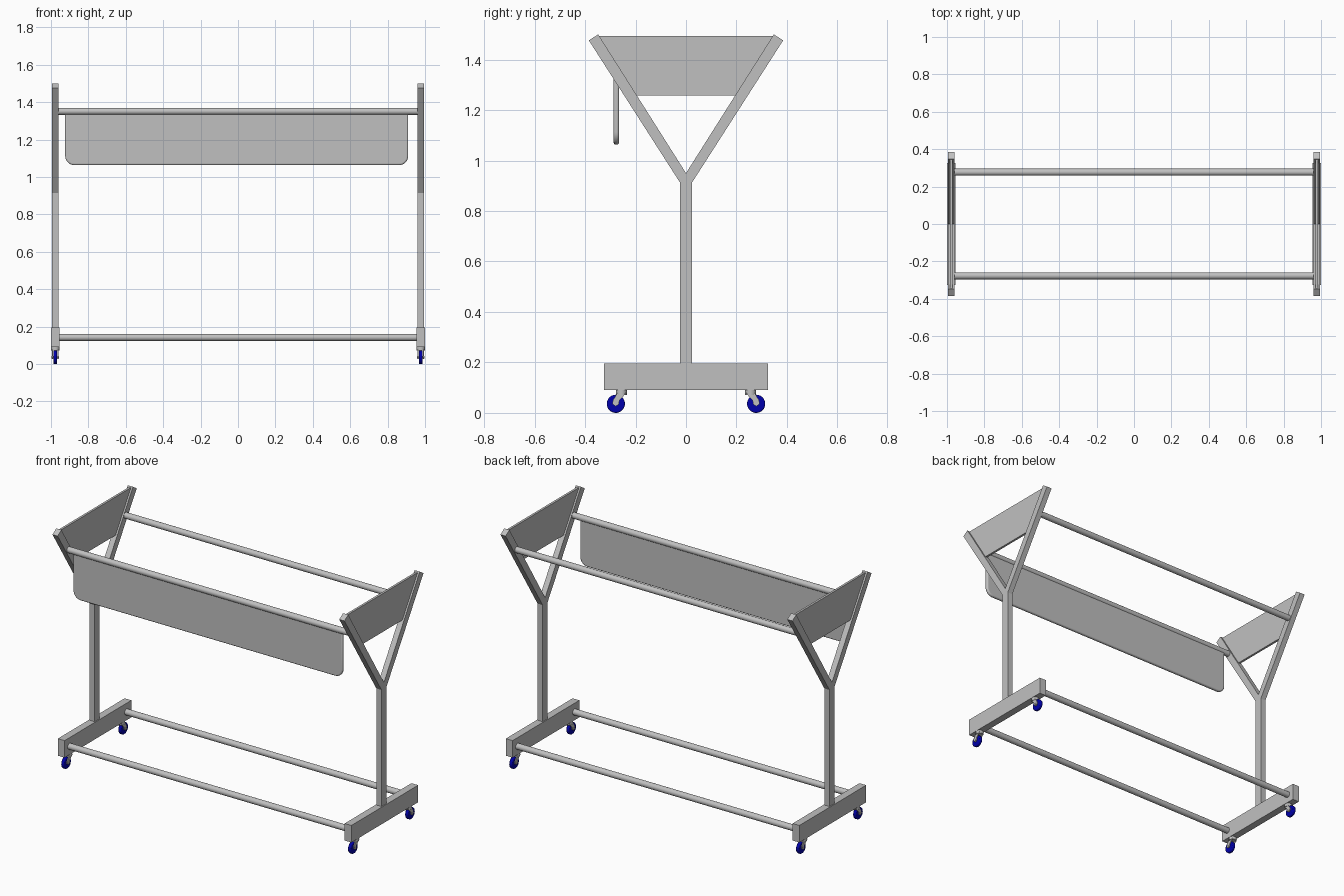
import bpy, bmesh, math
from mathutils import Matrix, Vector

if "Cube" in bpy.data.objects:
    bpy.data.objects.remove(bpy.data.objects["Cube"], do_unlink=True)


def material(name, rgb):
    m = bpy.data.materials.new(name)
    m.use_nodes = True
    m.diffuse_color = (*rgb, 1)
    m.node_tree.nodes["Principled BSDF"].inputs["Base Color"].default_value = (*rgb, 1)
    return m


GREY = material("brushed grey metal", (0.53, 0.53, 0.53))
BLUE = material("blue wheel", (0.0, 0.0, 0.4))


def finish(name, bm, mat, bevel=0, smooth=False):
    bmesh.ops.recalc_face_normals(bm, faces=bm.faces)
    mesh = bpy.data.meshes.new(name)
    bm.to_mesh(mesh)
    bm.free()
    mesh.materials.append(mat)
    ob = bpy.data.objects.new(name, mesh)
    bpy.context.collection.objects.link(ob)
    if bevel:
        mod = ob.modifiers.new("Bevel", "BEVEL")
        mod.width, mod.segments, mod.limit_method = bevel, 3, "ANGLE"
    if smooth:
        bpy.ops.object.select_all(action="DESELECT")
        ob.select_set(True)
        bpy.context.view_layer.objects.active = ob
        bpy.ops.object.shade_smooth_by_angle(angle=math.radians(40))
    return ob


def extrude(name, points, axis, centre, thickness, mat=GREY, **kw):
    """Extrude a flat outline along x (points are y, z) or y (points are x, z)."""
    bm = bmesh.new()
    lo = centre - thickness / 2
    place = (lambda a, b: (lo, a, b)) if axis == "x" else (lambda a, b: (a, lo, b))
    face = bm.faces.new([bm.verts.new(place(a, b)) for a, b in points])
    out = bmesh.ops.extrude_face_region(bm, geom=[face])
    step = Vector((thickness, 0, 0)) if axis == "x" else Vector((0, thickness, 0))
    moved = [v for v in out["geom"] if isinstance(v, bmesh.types.BMVert)]
    bmesh.ops.translate(bm, verts=moved, vec=step)
    return finish(name, bm, mat, **kw)


def rod(name, centre, radius, length, axis="x", mat=GREY, bevel=0):
    bm = bmesh.new()
    turn = Matrix.Rotation(math.pi / 2, 4, "Y") if axis == "x" else Matrix()
    bmesh.ops.create_cone(bm, cap_ends=True, segments=32, radius1=radius, radius2=radius,
                          depth=length, matrix=Matrix.Translation(centre) @ turn)
    return finish(name, bm, mat, bevel, True)


def rect(y0, y1, z0, z1):
    return [(y0, z0), (y1, z0), (y1, z1), (y0, z1)]


END_X = 0.977
RAIL_Y = 0.277

# End frames: foot beam, Y-shaped upright and the plate between its arms
half_y = [(0.024, 0.19), (0.024, 0.913), (0.385, 1.476), (0.348, 1.5)]
upright = half_y + [(0, 0.95)] + [(-y, z) for y, z in reversed(half_y)]
plate = [(-0.195, 1.257), (0.195, 1.257), (0.345, 1.493), (-0.345, 1.493)]
for side, sx in (("left", 1), ("right", -1)):
    x = sx * END_X
    extrude(side + "_foot_beam", rect(-0.325, 0.325, 0.09, 0.195), "x", x, 0.046)
    extrude(side + "_y_upright", upright, "x", x, 0.035)
    extrude(side + "_end_plate", plate, "x", x, 0.014)

    # Swivel casters
    for end, sy in (("front", -1), ("back", 1)):
        name = f"{end}_{side}_caster"
        rod(name + "_swivel", (x, sy * 0.256, 0.081), 0.022, 0.02, "z")
        rod(name + "_wheel", (x, sy * 0.278, 0.036), 0.036, 0.02, mat=BLUE, bevel=0.005)
        rod(name + "_axle", (x, sy * 0.278, 0.036), 0.007, 0.04)
        fork = [(sy * y, z) for y, z in ((0.237, 0.078), (0.272, 0.078), (0.29, 0.05),
                                         (0.291, 0.034), (0.278, 0.026), (0.266, 0.034),
                                         (0.264, 0.05))]
        for cheek in (-1, 1):
            extrude(name + "_fork", fork, "x", x + cheek * 0.0145, 0.005)

# Long rails joining the end frames
for end, sy in (("front", -1), ("back", 1)):
    rod(end + "_top_rail", (0, sy * RAIL_Y, 1.351), 0.0185, 2 * END_X - 0.03)
    rod(end + "_bottom_rail", (0, sy * RAIL_Y, 0.142), 0.0185, 2 * END_X - 0.03)

# Hanging front panel with rounded lower corners
X0, X1, BOTTOM, R = -0.924, 0.91, 1.063, 0.05
outline = [(X1, 1.35), (X0, 1.35)]
for cx, start in ((X0 + R, math.pi), (X1 - R, 1.5 * math.pi)):
    for i in range(9):
        a = start + i * math.pi / 16
        outline.append((cx + R * math.cos(a), BOTTOM + R + R * math.sin(a)))
extrude("hanging_front_panel", outline, "y", -0.276, 0.021, bevel=0.008, smooth=True)
